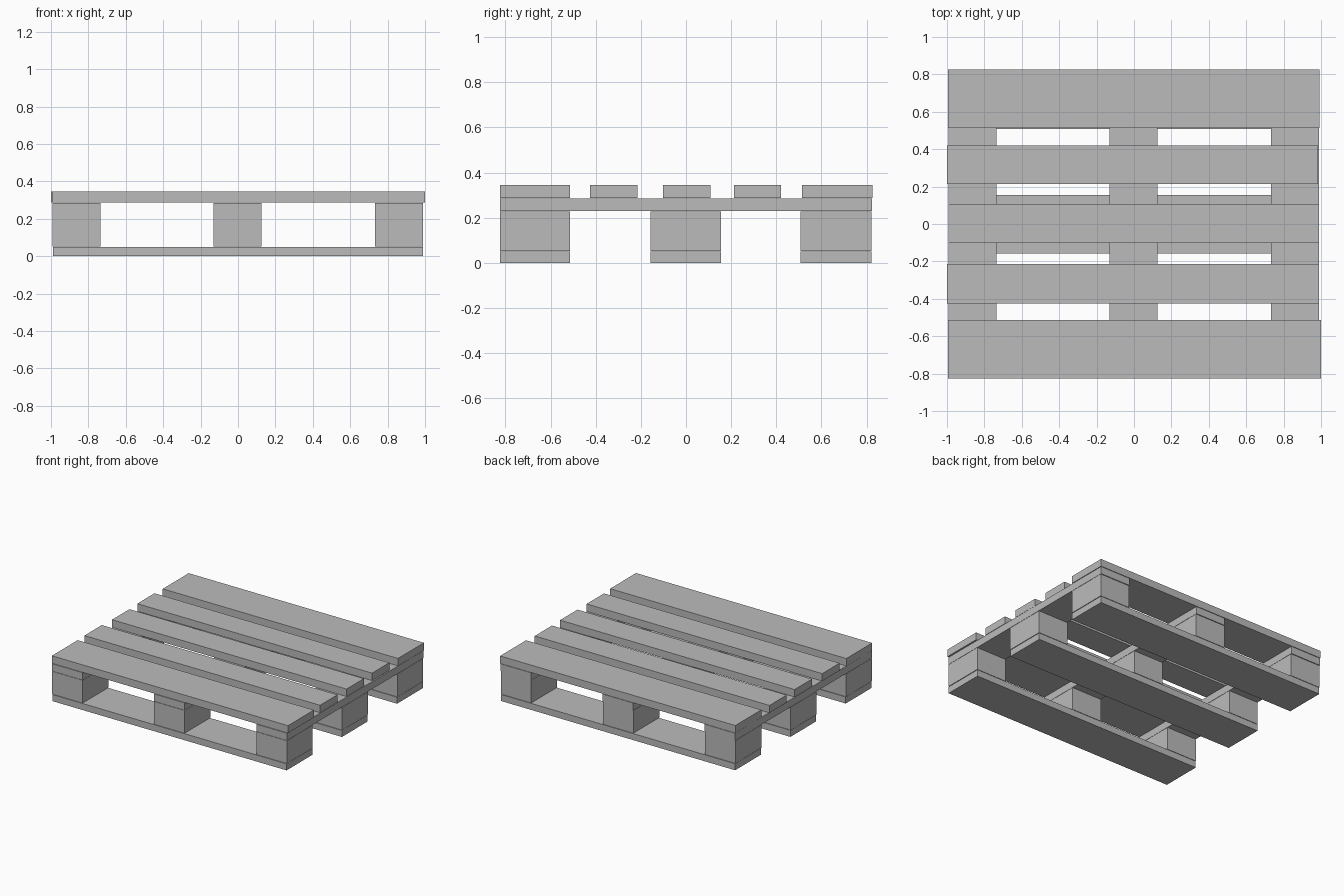
import bpy

if "Cube" in bpy.data.objects:
    bpy.data.objects.remove(bpy.data.objects["Cube"])

wood = bpy.data.materials.new("plain_grey")
wood.diffuse_color = (0.5, 0.5, 0.5, 1)
wood.use_nodes = True
wood.node_tree.nodes["Principled BSDF"].inputs["Base Color"].default_value = wood.diffuse_color


def box(name, x, y, z):
    """Axis-aligned box from (min, max) ranges."""
    bpy.ops.mesh.primitive_cube_add(size=1, location=[(a + b) / 2 for a, b in (x, y, z)])
    ob = bpy.context.object
    ob.name = name
    ob.scale = [b - a for a, b in (x, y, z)]
    bpy.ops.object.transform_apply(location=False, rotation=False, scale=True)
    ob.data.materials.append(wood)


# Shared layout: three rows along y, three columns along x
rows = {"front": (-0.825, -0.513), "middle": (-0.157, 0.154), "back": (0.508, 0.821)}
cols = {"left": (-0.992, -0.735), "centre": (-0.13, 0.126), "right": (0.733, 0.99)}

# Bottom runners and the nine blocks standing on them
for row, y in rows.items():
    box(f"{row}_bottom_board", (-0.99, 0.988), y, (0.0, 0.05))
    for col, x in cols.items():
        box(f"{row}_{col}_block", x, y, (0.053, 0.227))

# Cross boards running front to back
for col, x in cols.items():
    box(f"{col}_cross_board", x, (-0.825, 0.825), (0.229, 0.285))

# Top deck boards, slightly uneven at the ends
deck = [((-0.995, 1.0), (-0.825, -0.513)),
        ((-1.0, 0.99), (-0.425, -0.215)),
        ((-0.993, 0.988), (-0.102, 0.108)),
        ((-1.0, 0.983), (0.213, 0.421)),
        ((-0.995, 0.992), (0.513, 0.826))]
for i, (x, y) in enumerate(deck):
    box(f"top_board_{i + 1}", x, y, (0.288, 0.345))
